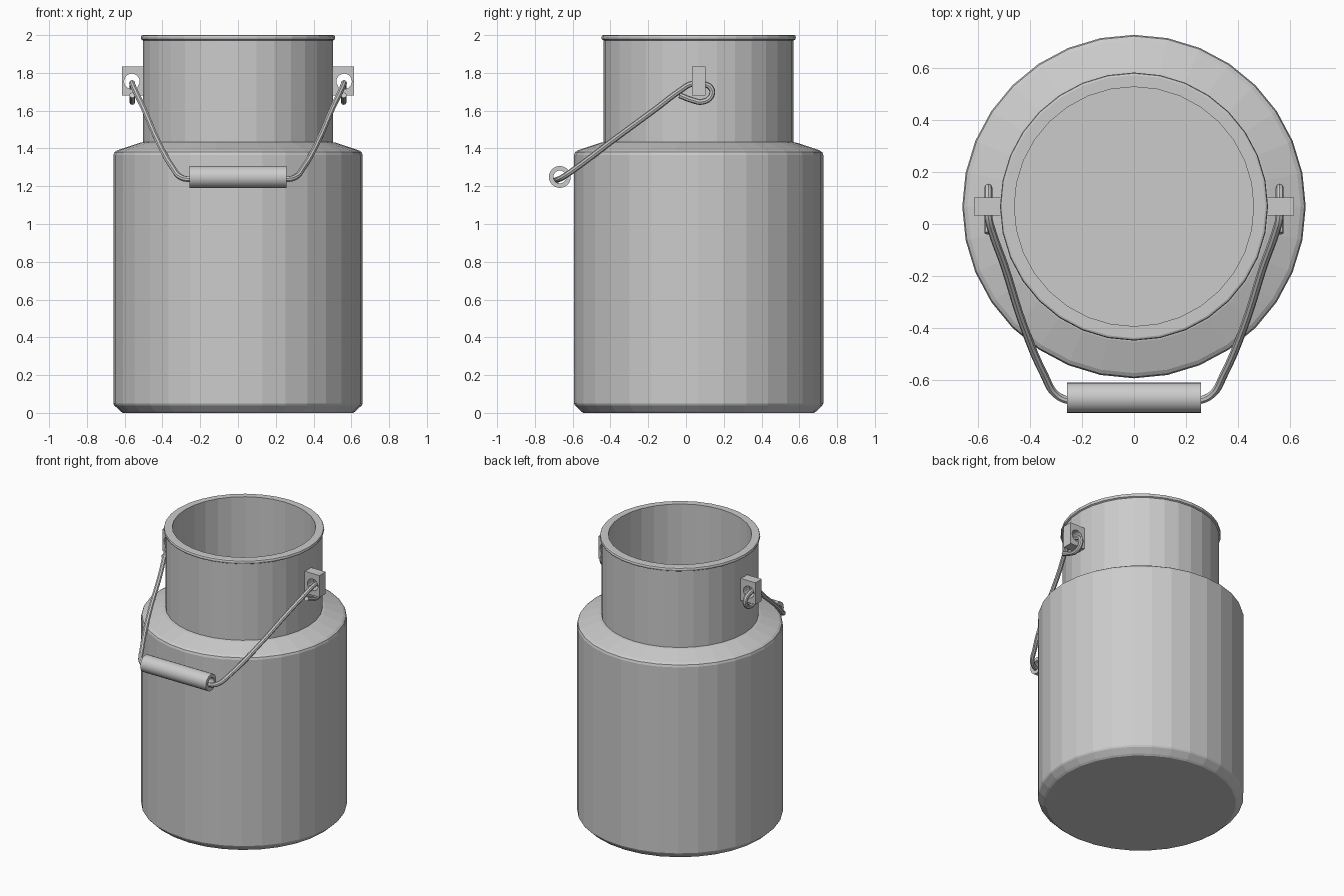
import bpy, bmesh, math
from mathutils import Matrix

if "Cube" in bpy.data.objects:
    bpy.data.objects.remove(bpy.data.objects["Cube"])

CY = 0.067  # can axis in y


def finish(name, bm, loc=(0, 0, 0), rot=(0, 0, 0)):
    bmesh.ops.recalc_face_normals(bm, faces=bm.faces)
    me = bpy.data.meshes.new(name)
    bm.to_mesh(me)
    bm.free()
    ob = bpy.data.objects.new(name, me)
    bpy.context.collection.objects.link(ob)
    ob.location, ob.rotation_euler = loc, rot
    return ob


def lathe(name, profile, sides, closed=False, **kw):
    """Revolve (radius, z) points about z; radius 0 ends close the surface."""
    bm = bmesh.new()
    vs = [bm.verts.new((r, 0, z)) for r, z in profile]
    pairs = list(zip(vs, vs[1:])) + ([(vs[-1], vs[0])] if closed else [])
    edges = [bm.edges.new(p) for p in pairs]
    bmesh.ops.spin(bm, geom=vs + edges, cent=(0, 0, 0), axis=(0, 0, 1),
                   angle=math.tau, steps=sides, use_duplicate=False)
    bmesh.ops.remove_doubles(bm, verts=bm.verts, dist=1e-4)
    return finish(name, bm, **kw)


# Can: outer wall, rolled rim, then inner wall down to the floor
lathe("can_body", [
    (0, 0), (0.61, 0), (0.622, 0.008), (0.655, 0.04), (0.66, 0.05),
    (0.66, 1.365), (0.655, 1.38), (0.64, 1.39), (0.52, 1.43), (0.503, 1.433),
    (0.503, 1.972), (0.512, 1.977), (0.515, 1.987), (0.512, 1.997), (0.505, 2.0),
    (0.46, 2.0), (0.46, 1.39), (0.61, 1.345), (0.615, 1.335),
    (0.615, 0.06), (0.59, 0.045), (0, 0.045)], 32, loc=(0, CY, 0))

# Hollow grip along x
grip = lathe("grip", [(0.058, -0.257), (0.058, 0.257), (0.034, 0.257), (0.034, -0.257)],
             24, closed=True, loc=(0, -0.668, 1.249), rot=(0, math.pi / 2, 0))

# Ears with a round hole through them
for side, s in (("left", -1), ("right", 1)):
    bm = bmesh.new()
    bmesh.ops.create_cone(bm, cap_ends=True, segments=20, radius1=0.041, radius2=0.041, depth=0.3,
                          matrix=Matrix.Rotation(math.pi / 2, 4, 'X'))
    cutter = finish("ear_hole_cutter_" + side, bm, loc=(s * 0.562, CY, 1.755))
    cutter.hide_render = True
    cutter.hide_set(True)
    bm = bmesh.new()
    bmesh.ops.create_cube(bm, size=1, matrix=Matrix.Diagonal((0.12, 0.07, 0.155, 1)))
    ear = finish("ear_" + side, bm, loc=(s * 0.555, CY, 1.757))
    mod = ear.modifiers.new("hole", 'BOOLEAN')
    mod.operation, mod.object, mod.solver = 'DIFFERENCE', cutter, 'EXACT'

# Wire bail: one half from hook tip to grip, mirrored for the other half
half = [(0.560, -0.035, 1.682), (0.560, 0.03, 1.657), (0.560, 0.085, 1.647),
        (0.560, 0.132, 1.675), (0.560, 0.135, 1.715), (0.560, 0.095, 1.741),
        (0.560, 0.03, 1.742), (0.545, -0.03, 1.707), (0.50, -0.155, 1.613),
        (0.425, -0.39, 1.44), (0.345, -0.58, 1.297), (0.30, -0.655, 1.246),
        (0.25, -0.678, 1.236)]
pts = half + [(-x, y, z) for x, y, z in reversed(half)]
cu = bpy.data.curves.new("wire_handle", 'CURVE')
cu.dimensions = '3D'
cu.bevel_depth, cu.bevel_resolution, cu.resolution_u = 0.0155, 2, 5
cu.use_fill_caps = True
sp = cu.splines.new('BEZIER')
sp.bezier_points.add(len(pts) - 1)
for b, p in zip(sp.bezier_points, pts):
    b.co = p
    b.handle_left_type = b.handle_right_type = 'AUTO'
wire = bpy.data.objects.new("wire_handle", cu)
bpy.context.collection.objects.link(wire)

# Smooth the round handle parts
bpy.ops.object.select_all(action='DESELECT')
wire.select_set(True)
bpy.context.view_layer.objects.active = wire
bpy.ops.object.convert(target='MESH')
grip.select_set(True)
bpy.ops.object.shade_smooth_by_angle()
